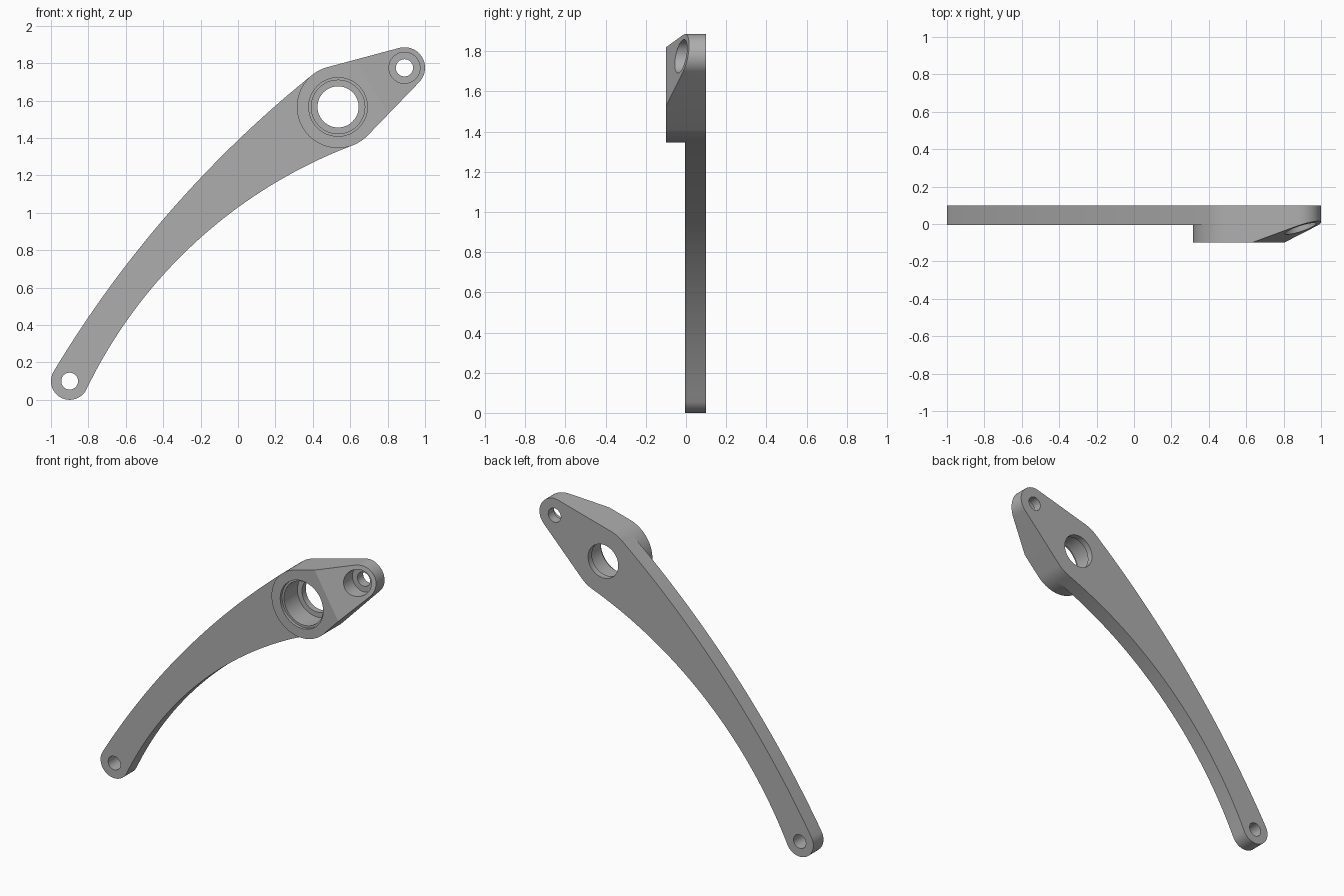
import bpy, bmesh, math
from mathutils import Vector

if "Cube" in bpy.data.objects:
    bpy.data.objects.remove(bpy.data.objects["Cube"], do_unlink=True)

# Hole centres (x, z) and outer radii of the three bosses
FOOT, HUB, TIP = Vector((-0.9, 0.1)), Vector((0.535, 1.566)), Vector((0.89, 1.775))
R_FOOT, R_HUB, R_TIP = 0.1, 0.22, 0.11
FRONT, ARM_FRONT, BACK = -0.1, -0.005, 0.1

metal = bpy.data.materials.new("grey_metal")
metal.use_nodes = True
grey = (0.42, 0.42, 0.42, 1)
metal.diffuse_color = grey
metal.node_tree.nodes["Principled BSDF"].inputs["Base Color"].default_value = grey


def angle(v):
    return math.atan2(v.y, v.x)


def arc(centre, radius, start, end, steps):
    angles = [start + (end - start) * i / steps for i in range(steps + 1)]
    return [centre + radius * Vector((math.cos(a), math.sin(a))) for a in angles]


def prism(name, outline, offset):
    """Extrude a closed loop of 3D points by an offset."""
    bm = bmesh.new()
    face = bm.faces.new([bm.verts.new(p) for p in outline])
    side = bmesh.ops.extrude_face_region(bm, geom=[face])["geom"]
    bmesh.ops.translate(bm, vec=offset, verts=[g for g in side if isinstance(g, bmesh.types.BMVert)])
    bmesh.ops.remove_doubles(bm, verts=bm.verts, dist=1e-5)
    bmesh.ops.recalc_face_normals(bm, faces=bm.faces)
    mesh = bpy.data.meshes.new(name)
    bm.to_mesh(mesh)
    bm.free()
    mesh.materials.append(metal)
    obj = bpy.data.objects.new(name, mesh)
    bpy.context.collection.objects.link(obj)
    return obj


def plate(name, outline, y0, y1):
    return prism(name, [(p.x, y0, p.y) for p in outline], (0, y1 - y0, 0))


def combine(target, tool, operation):
    mod = target.modifiers.new("boolean", "BOOLEAN")
    mod.operation, mod.solver, mod.object = operation, "EXACT", tool
    bpy.context.view_layer.objects.active = target
    bpy.ops.object.modifier_apply(modifier=mod.name)
    bpy.data.objects.remove(tool, do_unlink=True)


def edge_curve(radius, side):
    """Large arc tangent to the foot and hub circles, from foot to hub."""
    da, db = radius + side * R_FOOT, radius + side * R_HUB
    along = HUB - FOOT
    d = along.length
    along.normalize()
    a = (da * da - db * db + d * d) / (2 * d)
    right = Vector((along.y, -along.x))
    c = FOOT + along * a + right * math.sqrt(da * da - a * a)
    return arc(c, radius, angle(FOOT - c), angle(HUB - c), 40)


# Curved arm with rounded foot
upper, lower = edge_curve(6.0, -1), edge_curve(2.6, 1)
start, end = angle(upper[0] - FOOT), angle(lower[0] - FOOT)
foot_cap = arc(FOOT, R_FOOT, start, end + 2 * math.pi, 32)
bracket = plate("lever_arm", foot_cap + lower[1:] + [HUB] + upper[:0:-1], ARM_FRONT, BACK)

# Thick head wrapping the hub and the tip
axis = TIP - HUB
phi, spread = angle(axis), math.acos((R_HUB - R_TIP) / axis.length)
head = arc(HUB, R_HUB, phi + spread, phi - spread + 2 * math.pi, 56)
head += arc(TIP, R_TIP, phi - spread, phi + spread, 36)
combine(bracket, plate("head", head, FRONT, BACK), "UNION")

# Sloped front of the tip
axis.normalize()
across = Vector((-axis.y, 0, axis.x))
ramp = []
for s, y in ((0.11, -0.137), (0.71, 0.085), (0.71, -0.5), (0.11, -0.5)):
    p = HUB + axis * s
    ramp.append(Vector((p.x, y, p.y)) - across * 0.5)
combine(bracket, prism("ramp_cutter", ramp, across), "DIFFERENCE")

# Through holes, hub bearing seat and tip counterbore: centre, radius, depth end
for centre, radius, y_end in (
    (FOOT, 0.045, 0.3),
    (HUB, 0.157, -0.08), (HUB, 0.143, 0.06), (HUB, 0.11, 0.3),
    (TIP, 0.083, 0.04), (TIP, 0.046, 0.3),
):
    circle = arc(centre, radius, 0, 2 * math.pi, 48)[:-1]
    combine(bracket, plate("hole_cutter", circle, -0.3, y_end), "DIFFERENCE")

# Smooth curved walls, sharp rims
bpy.ops.object.select_all(action="DESELECT")
bracket.select_set(True)
bpy.context.view_layer.objects.active = bracket
bpy.ops.object.shade_smooth_by_angle(angle=math.radians(15))
